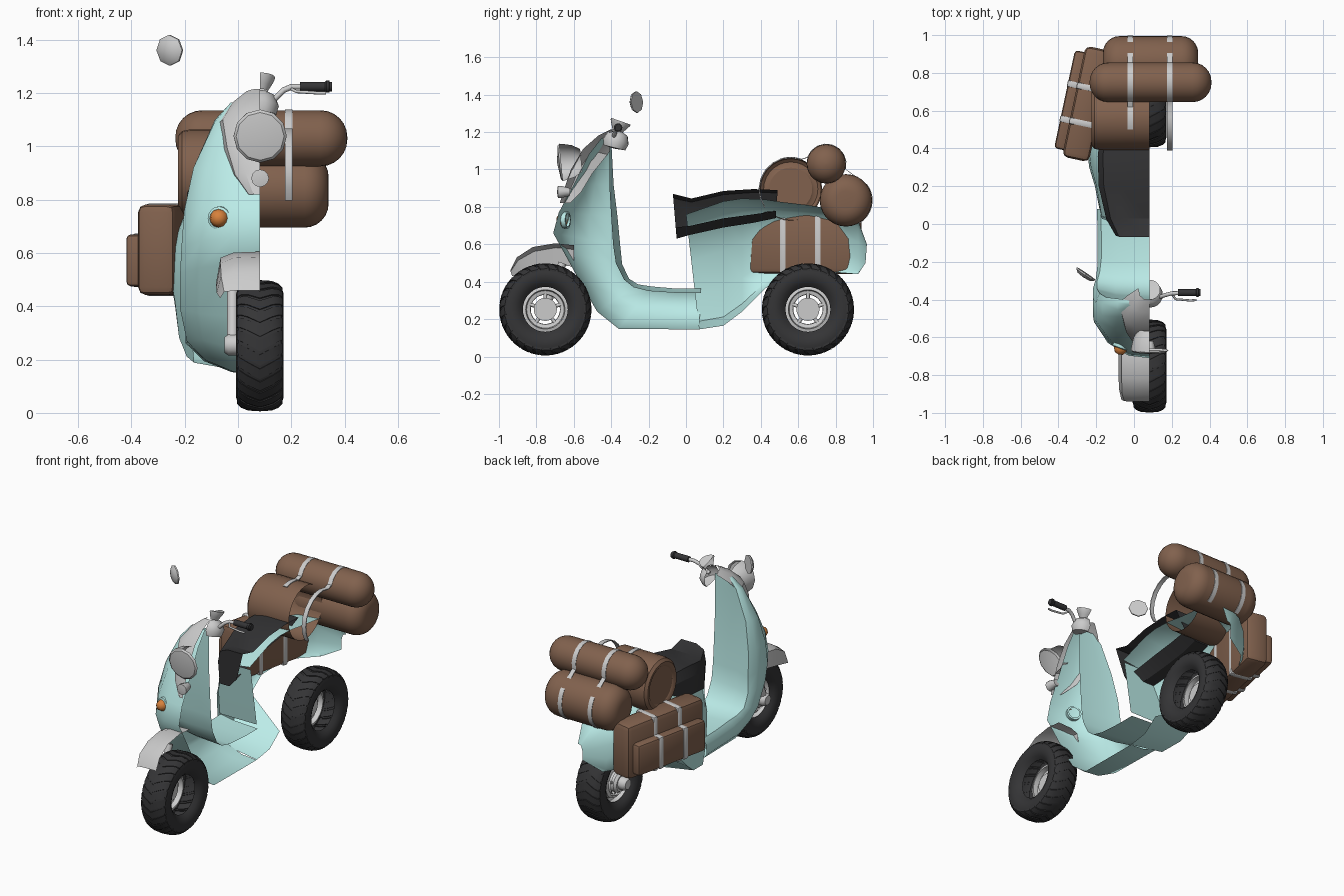
import bpy, bmesh
from math import sin, cos, pi, radians
from mathutils import Vector, Matrix

if "Cube" in bpy.data.objects:
    bpy.data.objects.remove(bpy.data.objects["Cube"])

C = 0.083  # x of the scooter's centre plane; bodywork exists only on its -x side


def mat(name, rgb):
    m = bpy.data.materials.new(name)
    m.diffuse_color = (*rgb, 1)
    m.use_nodes = True
    m.node_tree.nodes["Principled BSDF"].inputs["Base Color"].default_value = m.diffuse_color
    return m


PAINT = mat("mint_paint", (0.5, 0.84, 0.81))
BROWN = mat("brown_fabric", (0.22, 0.12, 0.075))
DARK = mat("black_rubber", (0.035, 0.035, 0.037))
ORANGE = mat("orange_lens", (0.68, 0.22, 0.045))


def finish(name, bm, m=None, angle=35):
    bmesh.ops.remove_doubles(bm, verts=bm.verts, dist=1e-5)
    bmesh.ops.recalc_face_normals(bm, faces=bm.faces)
    me = bpy.data.meshes.new(name)
    bm.to_mesh(me)
    bm.free()
    me.polygons.foreach_set("use_smooth", [True] * len(me.polygons))
    me.set_sharp_from_angle(angle=radians(angle))
    ob = bpy.data.objects.new(name, me)
    bpy.context.collection.objects.link(ob)
    if m:
        me.materials.append(m)
    return ob


def skin(bm, rings, closed=False, caps=(False, False)):
    vs = [[bm.verts.new(p) for p in r] for r in rings]
    n = len(vs[0])
    for a, b in zip(vs, vs[1:]):
        for i in range(n if closed else n - 1):
            j = (i + 1) % n
            bm.faces.new((a[i], a[j], b[j], b[i]))
    for r, cap in ((vs[0], caps[0]), (vs[-1], caps[1])):
        if cap:
            bm.faces.new(r)


def half_shell(name, stations, section, m=None, caps=(False, False), angle=35):
    """Loft half sections; station = y0, z0, y1, z1, half width (, last width factor)."""
    rings = []
    for y0, z0, y1, z1, w, *e in stations:
        sec = section[:-1] + [(e[0], section[-1][1])] if e else section
        rings.append([(C - w * f, y0 + (y1 - y0) * t, z0 + (z1 - z0) * t) for f, t in sec])
    bm = bmesh.new()
    skin(bm, rings, caps=caps)
    return finish(name, bm, m, angle)


def lathe(name, prof, loc, axis, m=None, n=24, half=0, angle=35):
    """Turn (radius, height) points about an axis; half=1 or -1 keeps only that x side."""
    d = Vector(axis).normalized()
    u = Vector((1, 0, 0)) if abs(d.x) < 1e-4 else d.cross(Vector((0, 0, 1))).normalized()
    v = d.cross(u)
    u = u * (half or 1)
    angs = [-pi / 2 + pi * i / n for i in range(n + 1)] if half else [2 * pi * i / n for i in range(n)]
    bm = bmesh.new()
    skin(bm, [[Vector(loc) + d * h + r * (cos(a) * u + sin(a) * v) for a in angs]
              for r, h in prof], closed=not half)
    bmesh.ops.dissolve_degenerate(bm, dist=1e-5, edges=bm.edges)
    return finish(name, bm, m, angle)


def tube(name, pts, r, m=None):
    cu = bpy.data.curves.new(name, "CURVE")
    cu.dimensions = "3D"
    cu.bevel_depth, cu.bevel_resolution, cu.use_fill_caps = r, 2, True
    s = cu.splines.new("POLY")
    s.points.add(len(pts) - 1)
    for p, q in zip(s.points, pts):
        p.co = (*q, 1)
    ob = bpy.data.objects.new(name, cu)
    bpy.context.collection.objects.link(ob)
    if m:
        cu.materials.append(m)


# Leg shield and floor in one sweep, from the neck down to the footboard
half_shell("leg_shield_and_floor", [
    (-.45, 1.17, -.41, 1.16, .11), (-.52, 1.08, -.41, 1.1, .17), (-.60, .92, -.41, .92, .25),
    (-.68, .77, -.40, .75, .285), (-.71, .66, -.39, .60, .295), (-.655, .56, -.375, .5, .30),
    (-.545, .36, -.33, .41, .30), (-.475, .24, -.28, .37, .285), (-.36, .148, -.2, .35, .275),
    (0, .145, -.05, .34, .275), (.07, .145, .08, .34, .28)],
    [(0, 0), (.38, .04), (.75, .25), (1, .6), (1, .95), (.93, 1.12), (.6, 1.04), (0, 1)], PAINT, angle=50)

# Rear bodywork with open wheel arch, and the wall under the seat
half_shell("rear_body", [
    (.0, .76, .07, .145, .26, 0), (.2, .83, .2, .165, .29, 0), (.3, .845, .3, .24, .32, 0),
    (.42, .84, .42, .36, .335), (.52, .825, .52, .44, .33), (.65, .81, .65, .45, .32),
    (.8, .785, .8, .45, .27), (.92, .73, .92, .44, .17), (.967, .6, .96, .5, .03)],
    [(0, 0), (.5, .03), (.78, .13), (.97, .4), (1, .7), (.95, .93), (.85, 1)], PAINT, angle=45)
half_shell("under_seat_wall", [(.01, .74, 0, 0, .21), (.04, .55, 0, 0, .25), (.07, .37, 0, 0, .26)],
           [(0, 0), (.5, 0), (1, 0)], PAINT)

# Seat
half_shell("seat", [
    (-.07, .87, -.05, .63, .18), (.03, .845, .02, .65, .23), (.2, .885, .2, .69, .27),
    (.36, .895, .36, .715, .275), (.49, .89, .48, .74, .26)],
    [(0, 0), (.6, .0), (.9, .1), (1, .4), (.98, 1), (.6, 1), (.3, .75)], DARK, (True, True), 25)

# Grey front panel and front fender
half_shell("front_panel", [
    (-.40, 1.215, -.34, 1.19, .06), (-.47, 1.18, -.38, 1.14, .12), (-.55, 1.11, -.42, 1.08, .165),
    (-.615, 1.0, -.5, .98, .145), (-.65, .9, -.56, .88, .11), (-.675, .82, -.62, .82, .05)],
    [(0, 0), (.5, .05), (.85, .35), (1, 1)])
half_shell("front_fender", [
    (-.94, .46, -.93, .43, .15), (-.905, .53, -.87, .45, .163), (-.82, .585, -.78, .47, .165),
    (-.7, .605, -.68, .49, .165), (-.6, .595, -.6, .48, .16)],
    [(0, 0), (.6, .03), (.9, .2), (1, 1)])

# Lamps: half bowl with a full thin lens
lathe("headlight_bowl", [(.06, -.04), (.085, 0), (.097, .05), (.1, .07)],
      (C, -.6, 1.045), (0, -1, -.1), n=6, half=-1)
lathe("headlight_lens", [(.1, .068), (.09, .078), (0, .09)], (C, -.6, 1.045), (0, -1, -.1), n=12)
lathe("horn", [(0, -.03), (.02, -.03), (.033, .02), (.033, .035), (0, .04)], (C, -.65, .88), (0, -1, 0), n=12)
lathe("indicator_lens", [(.034, -.01), (.034, .012), (.022, .032), (0, .038)],
      (-.07, -.655, .73), (-.35, -1, 0), ORANGE, n=12, angle=60)
lathe("indicator_ring", [(.034, -.02), (.046, -.02), (.044, .006), (.034, .01)],
      (-.07, -.65, .73), (-.35, -1, 0), PAINT, n=16)

# Handlebar half, gauge and lever on the +x side
lathe("steering_head", [(0, -.06), (.06, -.055), (.07, -.02), (.055, .02), (.028, .035)],
      (C, -.37, 1.17), (0, .25, 1), n=10, half=1, angle=60)
lathe("gauge", [(.028, -.02), (.04, 0), (.054, .025), (.056, .035), (0, .03)],
      (C, -.36, 1.225), (0, .35, 1), n=10, half=1)
tube("handlebar", [(.10, -.38, 1.165), (.14, -.385, 1.18), (.17, -.375, 1.21), (.2, -.367, 1.223),
                   (.345, -.362, 1.224)], .011)
lathe("grip", [(0, -.06), (.018, -.06), (.018, .035), (.023, .04), (.023, .05), (.018, .052), (.018, .06), (0, .06)],
      (.292, -.363, 1.224), (1, 0, 0), DARK, n=12)
tube("brake_lever", [(.2, -.37, 1.215), (.22, -.398, 1.205), (.3, -.405, 1.2), (.33, -.402, 1.2)], .006)

# Floating mirror head
lathe("mirror", [(0, -.018), (.04, -.014), (.058, 0), (.058, .008), (0, .008)],
      (-.258, -.268, 1.36), (.56, .83, .05), n=8)

# Wheels
side = [(.12, .055), (.14, .075), (.165, .087), (.195, .089), (.222, .08), (.238, .05)]
tyre = [(r, -h) for r, h in side] + [(.243, 0)] + side[::-1]
tread = [(.218, -.085), (.233, -.07), (.243, -.045), (.247, 0), (.243, .045), (.233, .07), (.218, .085)]
for tag, wy in (("front", -.752), ("rear", .652)):
    at = (C - .001, wy, .252)
    lathe(tag + "_tyre", tyre, at, (1, 0, 0), DARK, n=36)
    bm = bmesh.new()
    for k in range(28):
        rings = []
        for r, h in tread:
            a = 2 * pi * k / 28 - abs(h) * 2.2
            rings.append([(at[0] + h, wy + q * cos(b), at[2] + q * sin(b)) for q, b in
                          ((r - .012, a - .085), (r, a - .085), (r, a + .085), (r - .012, a + .085))])
        skin(bm, rings, caps=(True, True))
    finish(tag + "_tread", bm, DARK)
    lathe(tag + "_rim", [(.128, -.06), (.122, -.02), (.105, -.015), (.1, -.045), (.08, -.05), (.078, -.065)],
          at, (1, 0, 0), n=32)
    lathe(tag + "_hub", [(0, -.085), (.05, -.085), (.062, -.07), (.062, -.02), (0, -.02)], at, (1, 0, 0), n=20)
    for i in range(5):
        a = 2 * pi * i / 5 + pi / 2
        tube(f"{tag}_spoke_{i}", [(at[0] - .055, wy + q * cos(a), at[2] + q * sin(a)) for q in (.05, .085)], .01)
    lathe(tag + "_axle_nut", [(0, -.05), (.03, -.05), (.04, -.035), (.04, 0), (.02, .01)],
          (0, wy, .255), (1, 0, 0), n=12)
tube("front_fork", [(-.02, -.75, .27), (-.02, -.72, .34), (-.02, -.66, .5)], .022)

# Pannier: local frame turned about z, with pocket and strap bands
TURN = Matrix.Translation((-.282, .643, 0)) @ Matrix.Rotation(radians(-12), 4, "Z")


def pannier_box(name, loc, size, bevel, m=None):
    bm = bmesh.new()
    bmesh.ops.create_cube(bm, size=1, matrix=Matrix.LocRotScale(Vector(loc), None, Vector(size)))
    bmesh.ops.bevel(bm, geom=bm.edges[:], offset=bevel, segments=2, profile=.5, affect="EDGES")
    bmesh.ops.transform(bm, matrix=TURN, verts=bm.verts)
    finish(name, bm, m)


pannier_box("pannier", (.035, 0, .612), (.145, .6, .34), .03, BROWN)
pannier_box("pannier_pocket", (-.05, 0, .572), (.075, .53, .195), .018, BROWN)
for i, ly in enumerate((-.105, .085)):
    pannier_box(f"pannier_strap_{i}", (.035, ly, .612), (.151, .036, .346), .01)
    pannier_box(f"pannier_pocket_strap_{i}", (-.05, ly, .572), (.081, .036, .201), .008)


# Luggage rolls lying across the rear
def roll(name, x0, x1, r, q, y, z):
    arc = [(r - q + q * sin(t * pi / 12), q - q * cos(t * pi / 12)) for t in range(7)]
    prof = [(0, x0)] + [(a, x0 + h) for a, h in arc] + [(a, x1 - h) for a, h in arc[::-1]] + [(0, x1)]
    lathe(name, prof, (0, y, z), (1, 0, 0), BROWN, n=28)


R1, R2, R3 = (.56, .895), (.75, 1.03), (.855, .835)
lathe("cut_roll", [(0, -.215), (.115, -.215), (.125, -.222), (.145, -.225), (.162, -.21), (.168, -.18), (.168, C)],
      (0, *R1), (1, 0, 0), BROWN, n=28)
roll("top_roll", -.235, .41, .105, .1, *R2)
roll("rear_roll", -.165, .34, .14, .09, *R3)

# Straps following the rolls
for i, (x, end) in enumerate(((-.02, 110), (.19, 215))):
    rings = []
    for (cy, cz), r, a0, a1 in ((R3, .141, -60, 35), (R2, .106, -15, 160), (R1, .17, 70, end)):
        for s in range(9):
            a = radians(a0 + (a1 - a0) * s / 8)
            rings.append([(x + sx * .014, cy + q * cos(a), cz + q * sin(a)) for sx, q in
                          ((-1, r - .004), (-1, r + .002), (1, r + .002), (1, r - .004))])
    bm = bmesh.new()
    skin(bm, rings, closed=True, caps=(True, True))
    finish(f"roll_strap_{i}", bm)
